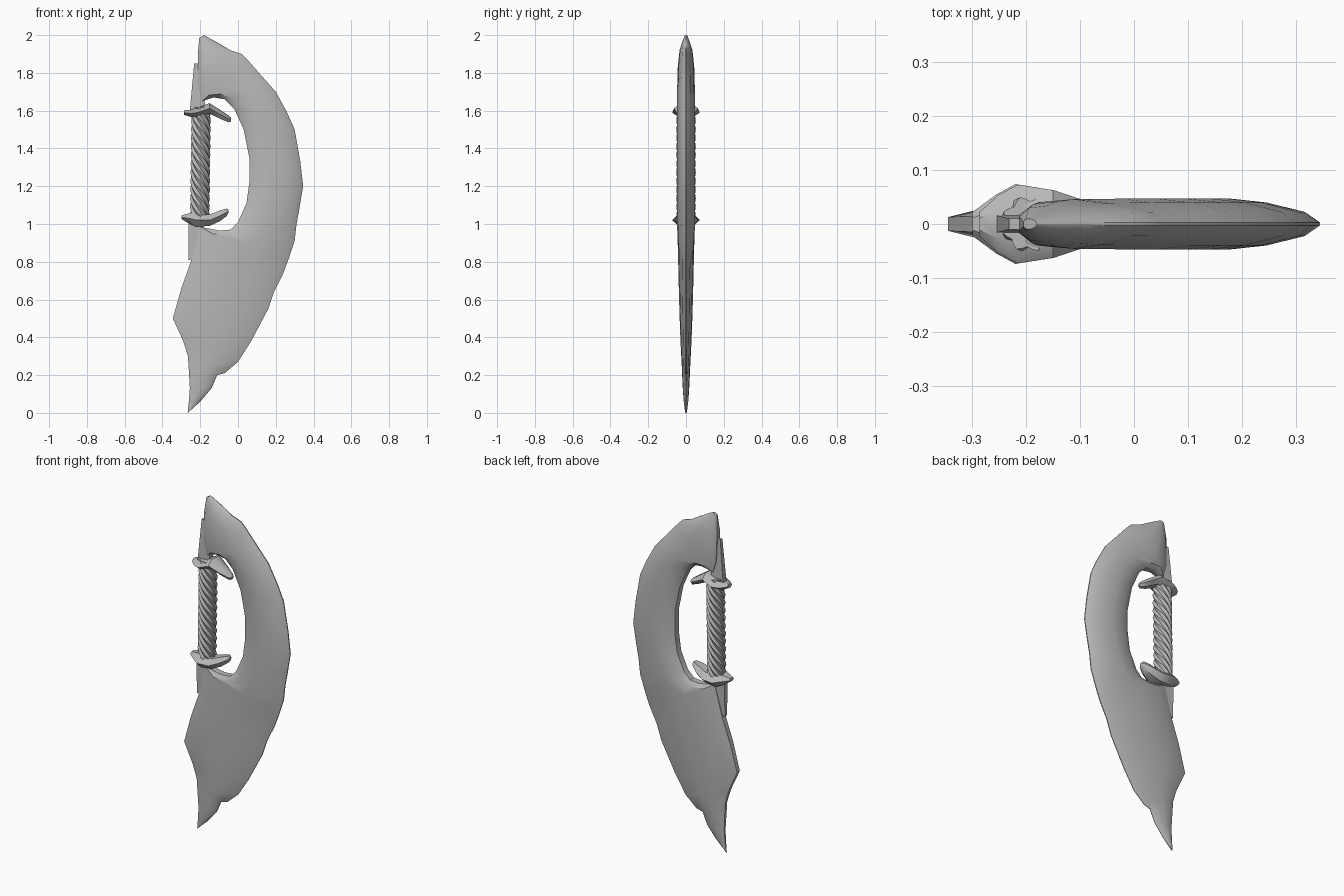
import bpy, bmesh, math

steel = bpy.data.materials.new("grey steel")
steel.diffuse_color = (0.48, 0.48, 0.48, 1)


def loft(name, rings, angle=40):
    """Skin a list of equal-length point rings, cap both ends."""
    bm = bmesh.new()
    vr = [[bm.verts.new(p) for p in ring] for ring in rings]
    n = len(vr[0])
    for a, b in zip(vr, vr[1:]):
        for i in range(n):
            j = (i + 1) % n
            bm.faces.new((a[i], a[j], b[j], b[i]))
    bm.faces.new(vr[0])
    bm.faces.new(vr[-1])
    bmesh.ops.recalc_face_normals(bm, faces=bm.faces)
    me = bpy.data.meshes.new(name)
    bm.to_mesh(me)
    bm.free()
    me.materials.append(steel)
    ob = bpy.data.objects.new(name, me)
    bpy.context.collection.objects.link(ob)
    bpy.ops.object.select_all(action='DESELECT')
    ob.select_set(True)
    bpy.context.view_layer.objects.active = ob
    bpy.ops.object.shade_smooth_by_angle(angle=math.radians(angle))
    return ob


# Blade: stations of inner x, z, outer x, z, half thickness
stations = [
    (-.205, 1.985, -.18, 2.0, .010), (-.213, 1.90, -.09, 1.95, .034),
    (-.213, 1.80, -.04, 1.92, .042), (-.21, 1.72, .02, 1.90, .046),
    (-.19, 1.65, .05, 1.87, .046), (-.13, 1.67, .12, 1.79, .047),
    (-.07, 1.66, .20, 1.70, .047), (-.02, 1.61, .26, 1.59, .047),
    (.03, 1.50, .30, 1.50, .047), (.06, 1.35, .33, 1.33, .047),
    (.06, 1.22, .345, 1.20, .047), (.045, 1.11, .325, 1.08, .047),
    (0, 1.01, .31, 1.0, .047), (-.04, .97, .30, .91, .046),
    (-.10, .965, .27, .82, .045), (-.20, .985, .24, .74, .043),
    (-.25, .80, .19, .64, .040), (-.30, .66, .16, .55, .037),
    (-.345, .50, .07, .38, .032), (-.29, .38, 0, .27, .027),
    (-.265, .30, -.07, .21, .023), (-.26, .22, -.11, .20, .021),
    (-.255, .13, -.14, .13, .017), (-.26, .06, -.20, .06, .012),
    (-.267, 0, -.255, .01, .005)]
section = [(0, .4), (.15, .88), (.42, 1), (.65, .85), (.9, .48), (1, .06)]
rings = []
for ix, iz, ox, oz, t in stations:
    side = [(ix + (ox - ix) * f, t * m, iz + (oz - iz) * f) for f, m in section]
    rings.append(side + [(x, -y, z) for x, y, z in reversed(side)])
loft("blade", rings)

# Twisted grip
rings = []
for k in range(33):
    u = k / 32
    ring = []
    for i in range(32):
        a = 2 * math.pi * i / 32
        r = .047 + .005 * math.cos(8 * a)
        b = a - u * 3.4 * math.pi
        ring.append((-.203 + .008 * u + r * math.cos(b), r * math.sin(b), 1.0 + .62 * u))
    rings.append(ring)
loft("grip", rings, 60)


def guard(name, rows):
    """Pointed collar from rows of x, low z, high z, half width."""
    rings = []
    for x, lo, hi, w in rows:
        m = (lo + hi) / 2
        rings.append([(x, w, m), (x, w * .5, hi), (x, -w * .5, hi),
                      (x, -w, m), (x, -w * .5, lo), (x, w * .5, lo)])
    loft(name, rings)


guard("upper_guard", [
    (-.287, 1.578, 1.602, .022), (-.25, 1.567, 1.605, .055), (-.215, 1.565, 1.615, .073),
    (-.15, 1.585, 1.64, .063), (-.095, 1.557, 1.605, .045), (-.05, 1.538, 1.575, .024),
    (-.036, 1.543, 1.56, .010)])
guard("lower_guard", [
    (-.30, 1.027, 1.045, .022), (-.255, 1.0, 1.058, .055), (-.22, .985, 1.057, .074),
    (-.15, .99, 1.05, .063), (-.095, 1.015, 1.072, .045), (-.06, 1.042, 1.082, .024),
    (-.05, 1.06, 1.076, .010)])

# Thin spine tangs above and below the grip
for name, rows in [
        ("upper_tang", [(-.255, -.17, 1.60, .016), (-.232, -.205, 1.85, .010)]),
        ("lower_tang", [(-.262, -.17, 1.02, .016), (-.263, -.247, .81, .010)])]:
    loft(name, [[(a, -w, z), (b, -w, z), (b, w, z), (a, w, z)] for a, b, z, w in rows], 30)
